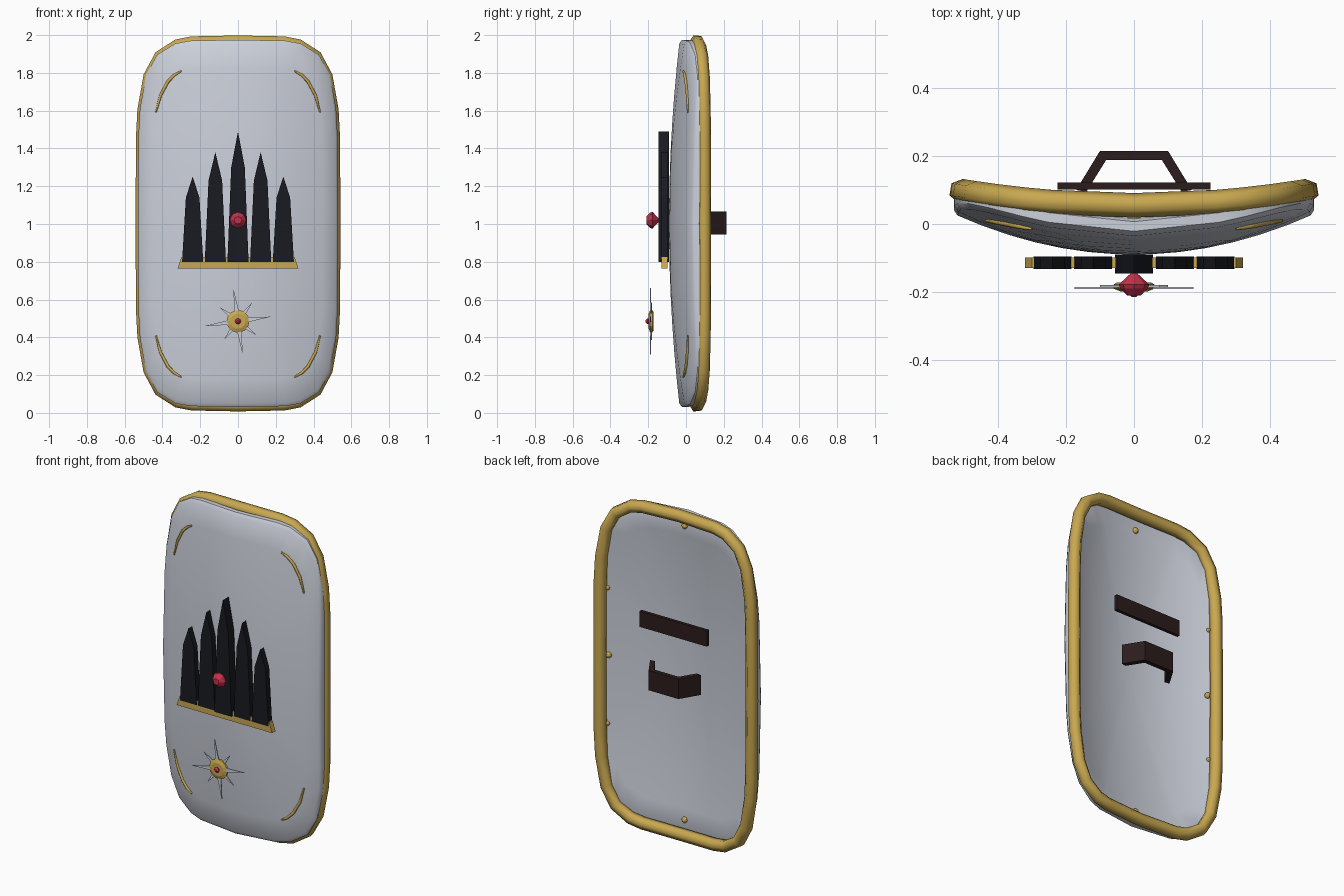
import bpy, bmesh
from math import sin, cos, radians, pi

if "Cube" in bpy.data.objects:
    bpy.data.objects.remove(bpy.data.objects["Cube"])


def material(name, rgb):
    m = bpy.data.materials.new(name)
    m.diffuse_color = (*rgb, 1)
    m.use_nodes = True
    m.node_tree.nodes["Principled BSDF"].inputs["Base Color"].default_value = m.diffuse_color
    return m


STEEL = material("steel", (0.60, 0.63, 0.70))
GOLD = material("gold", (0.58, 0.39, 0.08))
BLACK = material("black", (0.010, 0.011, 0.015))
LEATHER = material("leather", (0.025, 0.012, 0.012))
RED = material("red", (0.55, 0.03, 0.07))


def link(name, bm, mat, smooth=None):
    bmesh.ops.recalc_face_normals(bm, faces=bm.faces)
    me = bpy.data.meshes.new(name)
    bm.to_mesh(me)
    bm.free()
    ob = bpy.data.objects.new(name, me)
    bpy.context.collection.objects.link(ob)
    me.materials.append(mat)
    if smooth:
        bpy.ops.object.select_all(action='DESELECT')
        ob.select_set(True)
        bpy.context.view_layer.objects.active = ob
        bpy.ops.object.shade_smooth_by_angle(angle=radians(smooth))
    return ob


def loft(name, rings, mat, smooth=None):
    """Closed rings joined in order, both ends capped."""
    bm = bmesh.new()
    vs = [[bm.verts.new(p) for p in r] for r in rings]
    n = len(rings[0])
    for a, b in zip(vs, vs[1:]):
        for i in range(n):
            j = (i + 1) % n
            bm.faces.new((a[i], a[j], b[j], b[i]))
    for cap in (vs[0], vs[-1]):
        c = bm.verts.new(sum((v.co for v in cap), cap[0].co * 0) / n)
        for i in range(n):
            bm.faces.new((cap[i], cap[(i + 1) % n], c))
    return link(name, bm, mat, smooth)


def prism(name, outline, y0, y1, mat):
    """Front-view outline (x, z) extruded from y0 to y1."""
    bm = bmesh.new()
    f = bm.faces.new([bm.verts.new((x, y0, z)) for x, z in outline])
    new = bmesh.ops.extrude_face_region(bm, geom=[f])["geom"]
    bmesh.ops.translate(bm, vec=(0, y1 - y0, 0),
                        verts=[v for v in new if isinstance(v, bmesh.types.BMVert)])
    return link(name, bm, mat)


def lathe(name, z, profile, sides, mat):
    """(radius, y) profile turned about a y-parallel axis at x = 0."""
    return loft(name, [[(r * cos(2 * pi * i / sides), y, z + r * sin(2 * pi * i / sides))
                        for i in range(sides)] for r, y in profile], mat)


def tube(name, pts, radius, mat, closed=False, res=1, taper=None):
    cu = bpy.data.curves.new(name, 'CURVE')
    cu.dimensions = '3D'
    cu.bevel_depth, cu.bevel_resolution = radius, res
    cu.use_fill_caps = True
    sp = cu.splines.new('POLY')
    sp.points.add(len(pts) - 1)
    for i, p in enumerate(pts):
        sp.points[i].co = (*p, 1)
        sp.points[i].radius = taper[i] if taper else 1
    sp.use_cyclic_u = closed
    ob = bpy.data.objects.new(name, cu)
    bpy.context.collection.objects.link(ob)
    cu.materials.append(mat)
    return ob


def outline(a, b):
    """Rounded-rectangle (superellipse) outline as x, z offsets."""
    q = [0, 9, 18, 36, 54, 72, 81]
    out = []
    for t in q + [180 - k for k in [90] + q[:0:-1]] + [180 + k for k in q] \
            + [360 - k for k in [90] + q[:0:-1]]:
        c, s = cos(radians(t)), sin(radians(t))
        out.append((a * abs(c) ** 0.4 * (1 if c > 0 else -1),
                    b * abs(s) ** 0.4 * (1 if s > 0 else -1)))
    return out


def front_y(x, z):
    return -0.09 + 0.12 * (x / 0.53) ** 2 + 0.06 * (z - 1) ** 2


# Curved shield plate, with a softened edge
shape = outline(0.53, 0.972)
steps = [0.1, 0.25, 0.4, 0.55, 0.7, 0.85, 0.98]
layers = [(s, 0) for s in steps] + [(1, 0.012), (1, 0.04)] + [(s, 0.052) for s in steps[::-1]]
loft("shield_plate", [[(x * s, front_y(x * s, 1 + z * s) + d, 1.003 + z * s) for x, z in shape]
                      for s, d in layers], STEEL, 35)

# Gold rim
tube("rim", [(x, 0.055 + 0.042 * (x / 0.51) ** 2, 1.003 + z) for x, z in outline(0.509, 0.963)],
     0.036, GOLD, closed=True)

# Corner ornaments
for sx in (-1, 1):
    for sz in (-1, 1):
        pts = [(0.30, 0.81), (0.335, 0.79), (0.37, 0.755), (0.41, 0.68), (0.435, 0.59)]
        tube("corner_ornament", [(sx * x, front_y(x, 1 + z) - 0.002, 1 + sz * z) for x, z in pts],
             0.009, GOLD, taper=[0.5, 0.9, 1, 0.9, 0.5])

# Crown spikes: centre, shoulder height, tip height, front, back
for x, zs, zt, y0, y1 in [(0, 1.30, 1.49, -0.145, -0.09),
                          (0.12, 1.23, 1.38, -0.132, -0.096),
                          (0.24, 1.14, 1.25, -0.132, -0.096)]:
    for s in ((1,) if x == 0 else (-1, 1)):
        c = s * x
        prism("crown_spike", [(c - 0.056, 0.80), (c + 0.056, 0.80), (c + 0.036, zs),
                              (c, zt), (c - 0.036, zs)], y0, y1, BLACK)

# Crown base band
prism("crown_base", [(-0.32, 0.765), (0.32, 0.765), (0.30, 0.825), (-0.30, 0.825)],
      -0.13, -0.098, GOLD)

# Crown gem
lathe("crown_gem", 1.02, [(0.004, -0.14), (0.045, -0.178), (0.04, -0.19), (0.02, -0.21)], 8, RED)

# Star emblem: long and short crossed points
ZS = 0.485
for name, length, turn, y in (("star_long", 0.177, 8, -0.188), ("star_short", 0.125, 53, -0.183)):
    pts = []
    for k in range(8):
        r = length if k % 2 == 0 else 0.022
        t = radians(turn + 45 * k)
        pts.append((r * cos(t), ZS + r * sin(t)))
    prism(name, pts, y - 0.003, y + 0.003, STEEL)
lathe("star_disc", ZS, [(0.05, -0.172), (0.06, -0.178), (0.06, -0.19), (0.04, -0.198)], 14, GOLD)
lathe("star_gem", ZS, [(0.014, -0.196), (0.016, -0.204), (0.006, -0.215)], 8, RED)

# Rivets on the back
spots = [(0, 0.89, 0.018), (0, -0.89, 0.018)]
for s in (-1, 1):
    spots += [(s * 0.475, 0, 0.018), (s * 0.475, 0.41, 0.013), (s * 0.475, -0.41, 0.013)]
for x, z, r in spots:
    bm = bmesh.new()
    bmesh.ops.create_uvsphere(bm, u_segments=10, v_segments=6, radius=r)
    bmesh.ops.translate(bm, verts=bm.verts, vec=(x, front_y(x, 1 + z) + 0.054, 1 + z))
    link("rivet", bm, GOLD)

# Arm strap
prism("arm_strap", [(-0.225, 1.26), (0.225, 1.26), (0.225, 1.355), (-0.225, 1.355)],
      0.102, 0.122, LEATHER)

# Bent hand grip
outer = [(-0.17, 0.10), (-0.10, 0.215), (0.10, 0.215), (0.17, 0.10)]
inner = [(0.14, 0.095), (0.082, 0.188), (-0.082, 0.188), (-0.14, 0.095)]
bm = bmesh.new()
lo, hi = [[bm.verts.new((x, y, z)) for x, y in outer + inner] for z in (0.945, 1.065)]
for i in range(8):
    j = (i + 1) % 8
    bm.faces.new((lo[i], lo[j], hi[j], hi[i]))
for ring in (lo, hi):
    for i in range(3):
        bm.faces.new((ring[i], ring[i + 1], ring[6 - i], ring[7 - i]))
link("hand_grip", bm, LEATHER)
